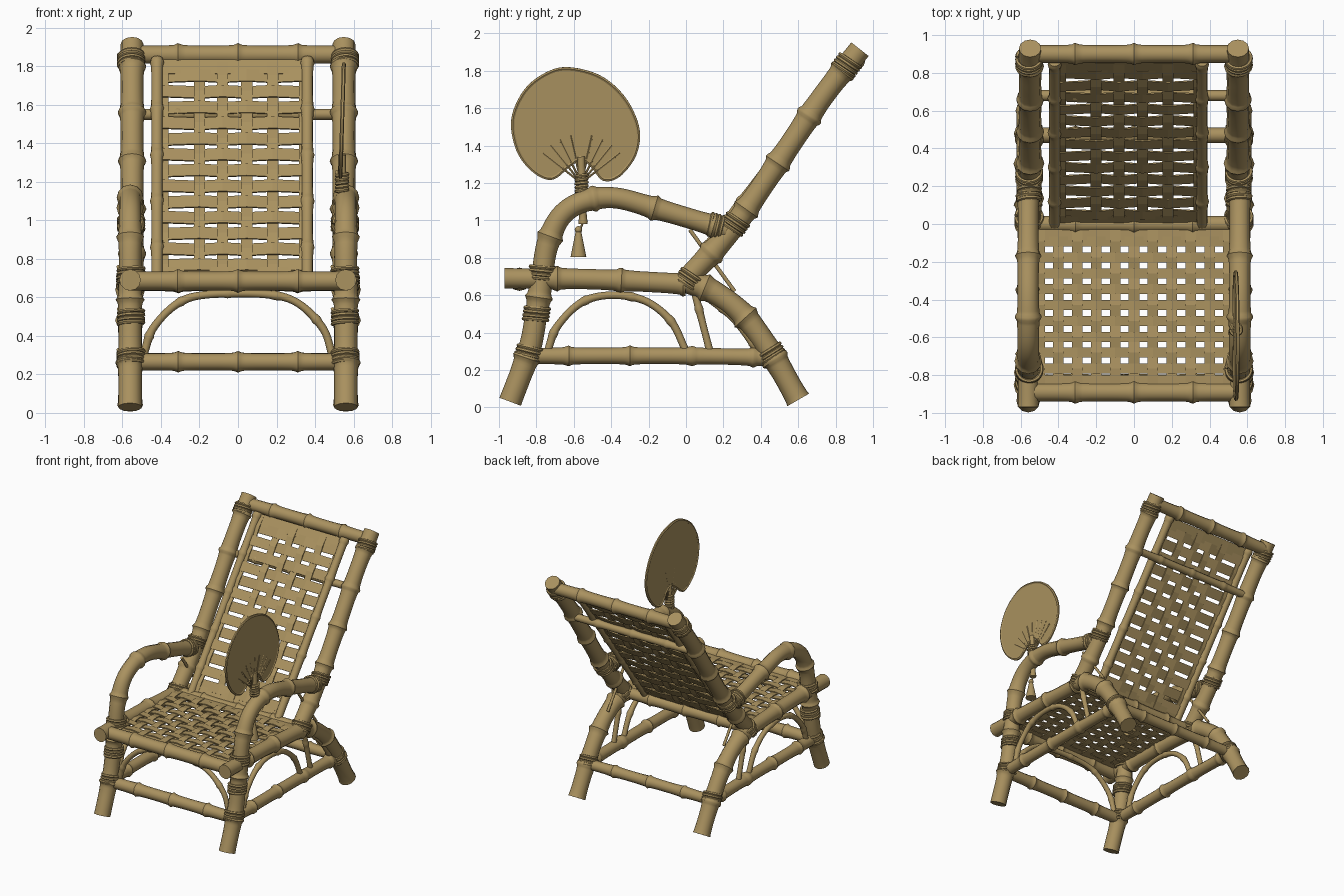
import bpy, bmesh, math
from mathutils import Vector, Matrix

cube = bpy.data.objects.get("Cube")
if cube:
    bpy.data.objects.remove(cube, do_unlink=True)

bamboo = bpy.data.materials.new("bamboo_tan")
COLOUR = (0.40, 0.285, 0.115, 1)
bamboo.diffuse_color = COLOUR
bamboo.use_nodes = True
shader = bamboo.node_tree.nodes["Principled BSDF"]
shader.inputs["Base Color"].default_value = COLOUR
shader.inputs["Roughness"].default_value = 0.7


def add_object(name, mesh, smooth):
    mesh.materials.clear()
    mesh.materials.append(bamboo)
    obj = bpy.data.objects.new(name, mesh)
    bpy.context.scene.collection.objects.link(obj)
    if smooth:
        for o in bpy.context.selected_objects:
            o.select_set(False)
        obj.select_set(True)
        bpy.context.view_layer.objects.active = obj
        bpy.ops.object.shade_smooth_by_angle(angle=math.radians(40))
    return obj


def finish(name, bm, smooth=False):
    bmesh.ops.recalc_face_normals(bm, faces=bm.faces[:])
    mesh = bpy.data.meshes.new(name)
    bm.to_mesh(mesh)
    bm.free()
    return add_object(name, mesh, smooth)


def smooth_path(points, step=0.014):
    """Catmull-Rom path through the points."""
    p = [Vector(q) for q in points]
    p = [p[0] * 2 - p[1]] + p + [p[-1] * 2 - p[-2]]
    out = []
    for a, b, c, d in zip(p, p[1:], p[2:], p[3:]):
        n = max(2, int((c - b).length / step))
        for i in range(n):
            t = i / n
            out.append(0.5 * (2 * b + (c - a) * t + (2 * a - 5 * b + 4 * c - d) * t ** 2
                              + (3 * b - a - 3 * c + d) * t ** 3))
    return out + [p[-2]]


def cane(name, points, r, spacing=0.33, start=0.17, end_scale=1.0, sides=4):
    """Bamboo pole with swollen joints along its length."""
    path = smooth_path(points)
    total = sum((b - a).length for a, b in zip(path, path[1:]))
    curve = bpy.data.curves.new(name, "CURVE")
    curve.dimensions = "3D"
    curve.bevel_depth = r
    curve.bevel_resolution = sides
    curve.use_fill_caps = True
    spline = curve.splines.new("POLY")
    spline.points.add(len(path) - 1)
    dist = 0
    for i, (pt, co) in enumerate(zip(spline.points, path)):
        if i:
            dist += (co - path[i - 1]).length
        off = (dist - start + spacing / 2) % spacing - spacing / 2
        bulge = 0.2 * math.exp(-(off / 0.013) ** 2) + 0.07 * math.exp(-(off / 0.06) ** 2)
        pt.co = (*co, 1)
        pt.radius = (0.95 + bulge) * (1 + (end_scale - 1) * dist / total)
    temp = bpy.data.objects.new(name + "_path", curve)
    bpy.context.scene.collection.objects.link(temp)
    mesh = bpy.data.meshes.new_from_object(
        temp.evaluated_get(bpy.context.evaluated_depsgraph_get()))
    bpy.data.objects.remove(temp, do_unlink=True)
    return add_object(name, mesh, True)


def lashing(name, centre, axis, r, turns=4, cord=0.011):
    """Cord wrapped round a pole."""
    axis = Vector(axis).normalized()
    rot = axis.to_track_quat("Z", "Y").to_matrix()
    coils = [Vector(centre) + rot @ Vector((r * math.cos(a), r * math.sin(a),
             (a / math.tau - turns / 2) * cord * 1.8))
             for a in (i * math.tau / 14 for i in range(turns * 14 + 1))]
    cane(name, coils, cord, spacing=50, start=25, sides=1)


def side(x, pts):
    return [(x, y, z) for y, z in pts]


# Side frames
ARM = [(-.94, .03), (-.84, .3), (-.80, .5), (-.77, .7), (-.74, .87), (-.67, 1.02),
       (-.55, 1.1), (-.38, 1.12), (-.15, 1.06), (.22, .95)]
BACK_LEG = [(-.02, .68), (.14, .62), (.3, .5), (.45, .3), (.6, .04)]
POST = [(0, .68), (.25, .96), (.54, 1.38), (.73, 1.66), (.93, 1.915)]
ARCH = [(-.74, .3), (-.69, .43), (-.56, .56), (-.4, .6), (-.22, .57), (-.08, .46), (.0, .3)]
for tag, s in (("left", 1), ("right", -1)):
    x = .56 * s
    cane(tag + "_front_leg_and_arm", side(x, ARM), .064, .33, .25, .88)
    cane(tag + "_back_leg", side(x, BACK_LEG), .064, .27, .13)
    cane(tag + "_back_post", side(.55 * s, POST), .062, .3, .2)
    cane(tag + "_seat_rail", side(x, [(-.97, .69), (-.5, .685), (0, .66)]), .057, .34, .28)
    cane(tag + "_lower_rail", side(x, [(-.83, .275), (0, .275), (.5, .265)]), .046, .33, .2)
    cane(tag + "_side_arch", side(x, ARCH), .021, .25, .1)
    cane(tag + "_rear_strut", side(x, [(.04, .64), (.13, .29)]), .02, .25, .12)
    cane(tag + "_rear_bow", side(x, [(.1, .6), (.25, .48), (.39, .3)]), .021, .25, .12)
    cane(tag + "_brace", side(.52 * s, [(.02, .95), (.26, .62)]), .011, .3, .15)
    for part, y, z, axis, r in (
            ("front_low", -.84, .29, (0, .3, 1), .066), ("front_mid", -.8, .5, (0, .15, 1), .064),
            ("front_seat", -.77, .72, (0, .15, 1), .066), ("arm_end", .16, .97, (0, 1, -.3), .058),
            ("rear_seat", .02, .68, (0, .6, .8), .068), ("post_arm", .26, .98, (0, .6, .8), .064),
            ("rear_low", .46, .28, (0, .5, -.9), .066), ("post_top", .86, 1.83, (0, .6, .8), .064)):
        lashing(f"{tag}_{part}_lashing", (.555 * s, y, z), axis, r)

# Cross rails
for name, y, z, half, r in (
        ("front_seat_rail", -.89, .685, .57, .051), ("front_lower_rail", -.84, .265, .55, .046),
        ("rear_lower_rail", .47, .27, .55, .042), ("rear_seat_rail", 0, .675, .55, .045),
        ("top_rail", .9, 1.86, .54, .049), ("back_crossbar", .68, 1.55, .53, .03)):
    cane(name, [(-half, y, z), (0, y, z), (half, y, z)], r, .31, half - .31)
cane("front_arch", [(-.49, -.82, .3), (-.44, -.82, .44), (-.31, -.82, .57), (-.15, -.82, .615),
                    (.15, -.82, .615), (.31, -.82, .57), (.44, -.82, .44), (.49, -.82, .3)],
     .021, .25, .1)

# Back panel poles
BACK_BASE, BACK_TOP = Vector((0, .0, .70)), Vector((0, .86, 1.835))
for name, x in (("right_panel_pole", -.42), ("left_panel_pole", .36)):
    cane(name, [BACK_BASE + Vector((x, 0, 0)), BACK_TOP + Vector((x, 0, 0))], .031, .3, .2)


def weave(name, origin, up, length, x0, x1, columns, rows, col_w, row_w, amp=.006, thick=.008):
    """Strips along up (columns) plaited with strips along x (rows)."""
    origin, up, right = Vector(origin), Vector(up).normalized(), Vector((1, 0, 0))
    normal = right.cross(up)
    bm = bmesh.new()

    def strip(samples, across, width):
        rings = []
        for centre, h in samples:
            rings.append([bm.verts.new(centre + across * a * width / 2 + normal * (h + b * thick / 2))
                          for a, b in ((-1, -1), (1, -1), (1, 1), (-1, 1))])
        for r0, r1 in zip(rings, rings[1:]):
            for k in range(4):
                bm.faces.new((r0[k], r0[k - 1], r1[k - 1], r1[k]))
        bm.faces.new(rings[0])
        bm.faces.new(rings[-1])

    for i, x in enumerate(columns):
        pts = [(u, amp * (-1) ** (i + j)) for j, u in enumerate(rows)]
        strip([(origin + right * x + up * u, h) for u, h in [(0, 0)] + pts + [(length, 0)]],
              right, col_w)
    for j, u in enumerate(rows):
        pts = [(x, -amp * (-1) ** (i + j)) for i, x in enumerate(columns)]
        strip([(origin + right * x + up * u, h) for x, h in [(x0, 0)] + pts + [(x1, 0)]],
              up, row_w)
    # Solid bands at both ends
    for u in (.025, length - .03):
        strip([(origin + right * x0 + up * u, 0), (origin + right * x1 + up * u, 0)], up, .09)
    return finish(name, bm)


weave("seat_weave", (0, -.87, .70), (0, 1, 0), .86, -.53, .53,
      [-.5 + .1 * i + (.05 if 0 < i < 11 else 0) - (.05 if i > 0 else 0) for i in range(11)],
      [.105 + .084 * j for j in range(9)], .056, .053)
slope = BACK_TOP - BACK_BASE
weave("back_weave", BACK_BASE, slope, slope.length - .02, -.42, .36,
      [-.39, -.2, -.08, .045, .18, .345], [.085 + .1025 * j for j in range(13)], .058, .076)

# Hand fan: leaf, rim, ribs, handle and tassel
FX = .54
RIM = [(-.56, 1.34), (-.63, 1.29), (-.72, 1.225), (-.82, 1.27), (-.9, 1.38), (-.925, 1.54),
       (-.86, 1.69), (-.75, 1.78), (-.63, 1.81), (-.46, 1.765), (-.33, 1.65), (-.258, 1.49),
       (-.275, 1.35), (-.36, 1.24), (-.44, 1.22), (-.5, 1.29), (-.56, 1.34)]


def fan_x(z):
    return FX + .03 * (z - 1.5)


outline = smooth_path([(fan_x(z), y, z) for y, z in RIM], .03)
bm = bmesh.new()
hub = Vector((fan_x(1.42), -.57, 1.42))
for shift in (-.005, .005):
    face = [bm.verts.new(p + Vector((shift, 0, 0))) for p in outline[:-1]]
    mid = bm.verts.new(hub + Vector((shift, 0, 0)))
    for a, b in zip(face, face[1:] + face[:1]):
        bm.faces.new((a, b, mid))
finish("fan_leaf", bm)
cane("fan_rim", outline, .011, 9, 5, sides=1)
for i in range(9):
    a = math.radians(-52 + 13 * i)
    tip = Vector((FX, -.56 + .26 * math.sin(a), 1.2 + .26 * math.cos(a)))
    cane(f"fan_rib_{i + 1}", [(FX - .008, -.56, 1.2), tip], .007, 9, 5, sides=1)
cane("fan_handle", [(FX, -.56, 1.34), (FX, -.555, 1.15), (FX, -.55, .98)], .021, .2, .15)
lashing("fan_collar", (FX, -.558, 1.2), (0, 0, 1), .028, 5)
cane("tassel_cord", [(FX, -.55, .99), (FX, -.575, .93)], .007, 9, 5, sides=1)
bm = bmesh.new()
bmesh.ops.create_cone(bm, cap_ends=True, segments=12, radius1=.042, radius2=.014, depth=.14,
                      matrix=Matrix.Translation((FX, -.575, .875)))
bmesh.ops.create_uvsphere(bm, u_segments=10, v_segments=6, radius=.02,
                          matrix=Matrix.Translation((FX, -.575, .95)))
finish("tassel", bm, True)
